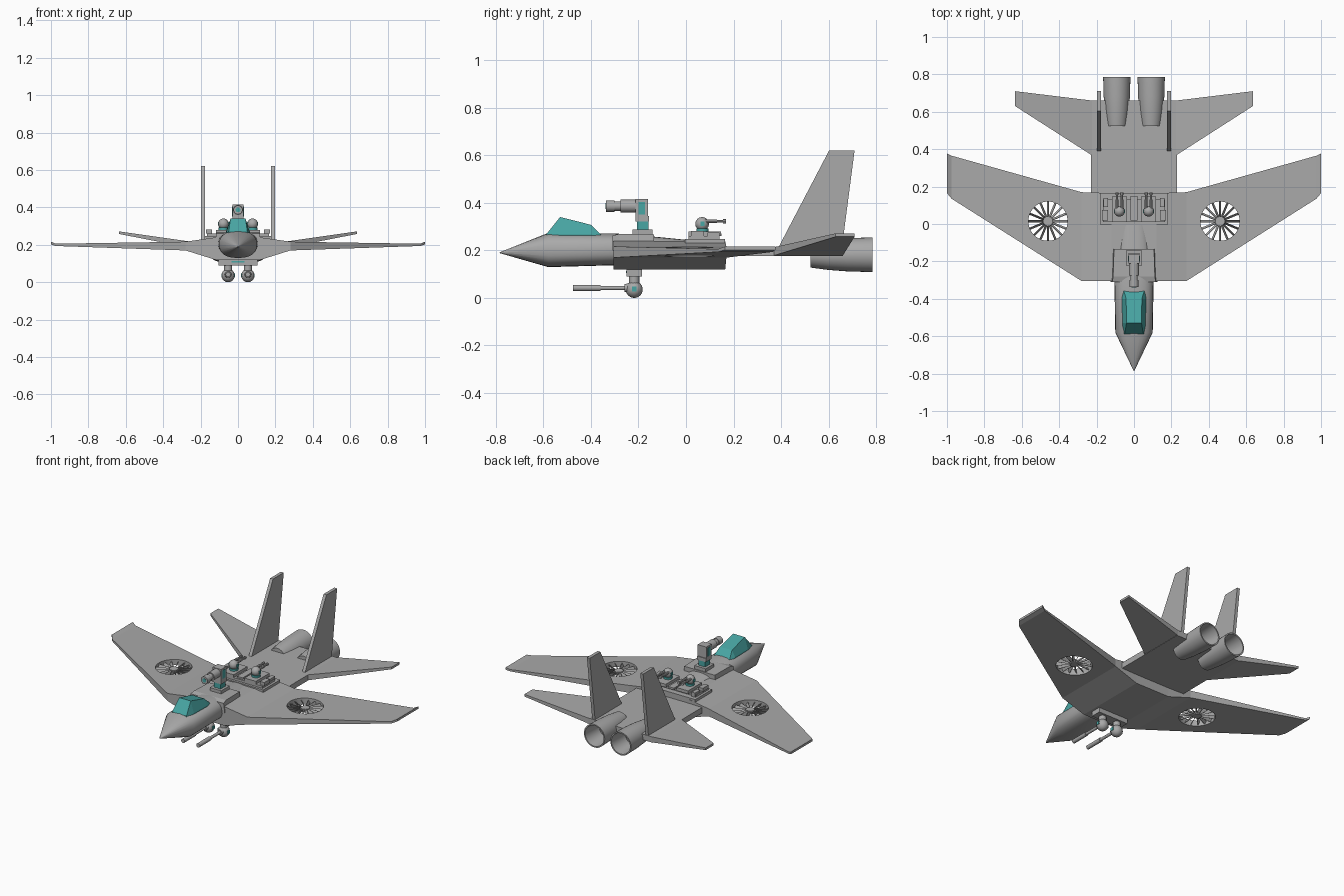
import bpy, bmesh, math
from mathutils import Matrix, Vector

if "Cube" in bpy.data.objects:
    bpy.data.objects.remove(bpy.data.objects["Cube"])


def material(name, color):
    m = bpy.data.materials.new(name)
    m.diffuse_color = (*color, 1)
    m.use_nodes = True
    m.node_tree.nodes["Principled BSDF"].inputs["Base Color"].default_value = m.diffuse_color
    return m


GREY = material("hull grey", (0.40, 0.40, 0.40))
TEAL = material("teal glass", (0.065, 0.38, 0.37))


def finish(name, bm, mat, smooth=False):
    bmesh.ops.recalc_face_normals(bm, faces=bm.faces)
    me = bpy.data.meshes.new(name)
    bm.to_mesh(me)
    bm.free()
    me.materials.append(mat)
    ob = bpy.data.objects.new(name, me)
    bpy.context.collection.objects.link(ob)
    if smooth:
        bpy.ops.object.select_all(action='DESELECT')
        ob.select_set(True)
        bpy.context.view_layer.objects.active = ob
        bpy.ops.object.shade_smooth_by_angle(angle=math.radians(32))
    return ob


def loft(name, rings, mat=GREY, smooth=False):
    """Skin a row of equal-sized rings and cap both ends."""
    bm = bmesh.new()
    vs = [[bm.verts.new(p) for p in r] for r in rings]
    n = len(rings[0])
    for a, b in zip(vs, vs[1:]):
        for i in range(n):
            j = (i + 1) % n
            bm.faces.new((a[i], a[j], b[j], b[i]))
    bm.faces.new(vs[0])
    bm.faces.new(vs[-1])
    return finish(name, bm, mat, smooth)


def box(name, x, y, z, mat=GREY):
    """Box from (min, max) pairs."""
    return loft(name, [[(x[0], yy, z[0]), (x[1], yy, z[0]), (x[1], yy, z[1]), (x[0], yy, z[1])] for yy in y], mat)


def lathe(name, x, z, profile, n=24, mat=GREY):
    """Round part along y from (y, radius) pairs."""
    ring = [(math.cos(2 * math.pi * i / n), math.sin(2 * math.pi * i / n)) for i in range(n)]
    return loft(name, [[(x + r * c, y, z + r * s) for c, s in ring] for y, r in profile], mat, True)


def upright(name, x, y, z, r, n=16, mat=GREY):
    """Vertical cylinder."""
    a = [2 * math.pi * (i + .5) / n for i in range(n)]
    return loft(name, [[(x + r * math.cos(t), y + r * math.sin(t), h) for t in a] for h in z], mat, True)


def ball(name, loc, r):
    bm = bmesh.new()
    bmesh.ops.create_uvsphere(bm, u_segments=12, v_segments=8, radius=r, matrix=Matrix.Translation(loc))
    return finish(name, bm, GREY, True)


# Nose and forward fuselage: squared-off oval sections
def oval(y, w, z0, z1, n=24):
    pts = []
    for i in range(n):
        c, s = math.cos(2 * math.pi * i / n), math.sin(2 * math.pi * i / n)
        pts.append((w * math.copysign(abs(c) ** .8, c), y,
                    (z0 + z1) / 2 + (z1 - z0) / 2 * math.copysign(abs(s) ** .8, s)))
    return pts


loft("fuselage", [oval(-.785, .002, .189, .192), oval(-.58, .1, .13, .274), oval(-.30, .105, .138, .272),
                  oval(-.12, .085, .15, .257), oval(.02, .07, .16, .243)], GREY, True)

# Canopy
loft("canopy", [[(-b, y, .25), (b, y, .25), (b, y, m), (t, y, z), (-t, y, z), (-b, y, m)]
                for y, b, t, m, z in ((-.587, .056, .05, .255, .27), (-.53, .062, .04, .27, .341),
                                      (-.40, .064, .042, .27, .308), (-.355, .06, .055, .255, .264))], TEAL)

# Main wing with thick centre section and upturned tips
half = [(.12, -.305, .165, .12, .24), (.28, -.305, .17, .17, .217),
        (.975, .135, .365, .194, .206), (1.0, .165, .377, .203, .217)]
secs = [(-x, *r) for x, *r in reversed(half)] + half
wing = loft("main_wing", [[(x, y0, z0), (x, y1, z0), (x, y1, z1), (x, y0, z1)] for x, y0, y1, z0, z1 in secs])

# Lift fan openings
FX, FY, FR = .46, .015, .105
for s in (-1, 1):
    cutter = upright("fan_cutter", s * FX, FY, (0, .4), FR, 32)
    cutter.hide_render = True
    mod = wing.modifiers.new("fan_hole", 'BOOLEAN')
    mod.operation, mod.solver, mod.object = 'DIFFERENCE', 'EXACT', cutter
    bpy.context.view_layer.objects.active = wing
    bpy.ops.object.modifier_apply(modifier=mod.name)
    bpy.data.objects.remove(cutter)

# Lift fans: hub and pitched blades
for s in (-1, 1):
    upright("fan_hub", s * FX, FY, (.183, .205), .026, 16)
    bm = bmesh.new()
    for i in range(16):
        turn = Matrix.Translation((s * FX, FY, .194)) @ Matrix.Rotation(2 * math.pi * i / 16, 4, 'Z')
        m = turn @ Matrix.Translation((.065, 0, 0)) @ Matrix.Rotation(s * math.radians(62), 4, 'X')
        bmesh.ops.create_cube(bm, size=1, matrix=m @ Matrix.Diagonal((.085, .02, .003, 1)))
    finish("fan_blades", bm, GREY)

# Rear body
box("rear_body", (-.23, .23), (.15, .66), (.177, .213))

for s in (-1, 1):
    # Tailplane
    loft("tailplane", [[(s * x, y0, z0), (s * x, y1, z0), (s * x, y1, z1), (s * x, y0, z1)]
                       for x, y0, y1, z0, z1 in ((.225, .367, .66, .178, .213), (.635, .63, .71, .258, .272))])
    # Fin
    loft("tail_fin", [[(s * x, .385, .205), (s * x, .655, .2), (s * x, .71, .622), (s * x, .603, .622)]
                      for x in (.177, .197)])
    # Engine with hollow nozzle
    lathe("engine", s * .092, .182, ((.525, .054), (.6, .064), (.68, .07), (.785, .073),
                                     (.785, .065), (.66, .055)), 32)

# Front turret platform
loft("turret_platform", [[(-w, y, .2), (w, y, .2), (w * .93, y, z), (-w * .93, y, z)]
                         for y, w, z in ((-.31, .125, .262), (-.28, .12, .27), (-.135, .115, .268))])
# Front turret
box("turret_base", (-.04, .04), (-.225, -.14), (.26, .289))
box("turret_neck_glass", (-.024, .024), (-.207, -.158), (.285, .325), TEAL)
box("turret_collar", (-.03, .03), (-.212, -.155), (.322, .345))
box("turret_head", (-.03, .03), (-.212, -.16), (.343, .416))
box("turret_side_glass", (-.032, .032), (-.2, -.172), (.352, .405), TEAL)
lathe("turret_barrel", 0, .387, ((-.337, .024), (-.3, .024), (-.3, .02), (-.275, .02), (-.275, .027), (-.2, .027)), 16)
lathe("turret_muzzle", 0, .387, ((-.339, .013), (-.335, .013)), 12, TEAL)

# Middle weapon platform
box("weapon_platform", (-.18, .18), (-.005, .165), (.2, .248))
box("weapon_deck", (-.165, .165), (.01, .13), (.245, .262))
box("weapon_spine", (-.02, .02), (.02, .15), (.26, .272))
for s in (-1, 1):
    x = s * .078
    box("deck_block", (s * .155 - .015, s * .155 + .015), (.02, .075), (.26, .282))
    box("deck_block_rear", (s * .15 - .012, s * .15 + .012), (.09, .14), (.24, .275))
    box("gun_pedestal", (x - .04, x + .04), (.01, .148), (.26, .28))
    upright("gun_ring", x, .07, (.278, .292), .026, 12, TEAL)
    ball("gun_ball", (x, .068, .312), .029)
    box("gun_ball_glass", (x - .0295, x + .0295), (.06, .078), (.303, .321), TEAL)
    for d in (-.013, .013):
        lathe("rear_barrel", x + d, .323, ((.07, .008), (.13, .008), (.13, .006), (.155, .006), (.155, .009), (.168, .009)), 8)

# Belly gun mount
box("belly_mount", (-.105, .105), (-.25, -.185), (.09, .13))
box("belly_mount_glass", (-.035, .035), (-.253, -.248), (.106, .113), TEAL)
for s in (-1, 1):
    x = s * .053
    upright("belly_gun_neck", x, -.218, (.055, .095), .022, 12)
    ball("belly_gun_ball", (x, -.218, .036), .036)
    box("belly_gun_glass", (x - .0365, x + .0365), (-.228, -.208), (.028, .048), TEAL)
    lathe("belly_gun_collar", x, .042, ((-.258, .016), (-.23, .024)), 12)
    lathe("belly_gun_barrel", x, .042, ((-.475, .013), (-.36, .013), (-.36, .009), (-.24, .009)), 12)
